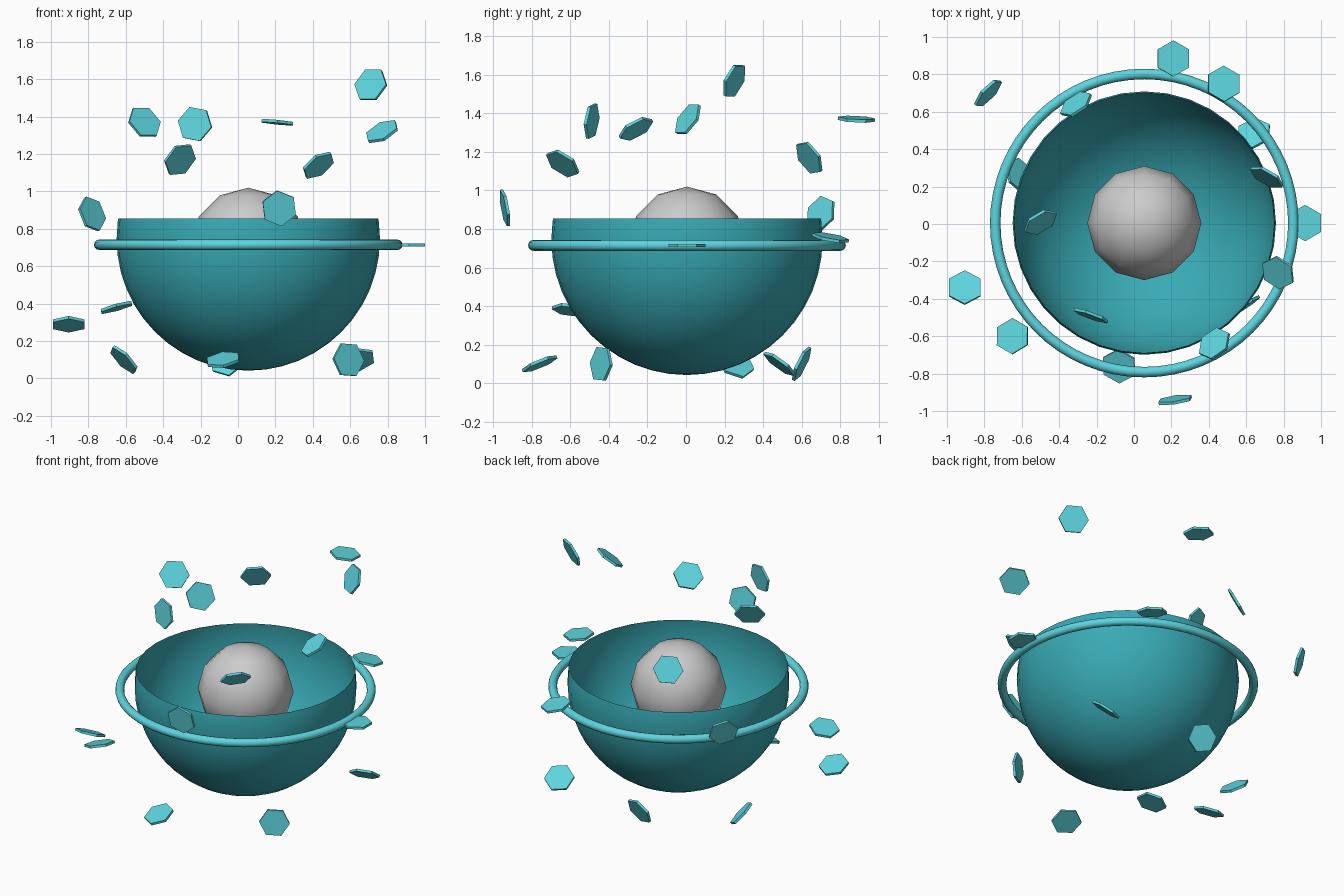
import bpy, bmesh
from mathutils import Vector, Matrix

if "Cube" in bpy.data.objects:
    bpy.data.objects.remove(bpy.data.objects["Cube"])

CX, CY = 0.055, 0.005


def material(name, rgb):
    m = bpy.data.materials.new(name)
    m.diffuse_color = (*rgb, 1)
    m.use_nodes = True
    m.node_tree.nodes["Principled BSDF"].inputs["Base Color"].default_value = m.diffuse_color
    return m


deep_teal = material("deep_teal", (0.04, 0.40, 0.46))
light_teal = material("light_teal", (0.11, 0.66, 0.73))


def add_object(name, bm, mat=None, smooth=False):
    me = bpy.data.meshes.new(name)
    for f in bm.faces:
        f.smooth = smooth
    bm.to_mesh(me)
    bm.free()
    ob = bpy.data.objects.new(name, me)
    if mat:
        me.materials.append(mat)
    bpy.context.collection.objects.link(ob)
    return ob


# Open bowl: sphere cut flat a little above its equator
bm = bmesh.new()
bmesh.ops.create_uvsphere(bm, u_segments=36, v_segments=24, radius=0.704,
                          matrix=Matrix.Translation((CX, CY, 0.746)))
bmesh.ops.bisect_plane(bm, geom=bm.verts[:] + bm.edges[:] + bm.faces[:],
                       plane_co=(0, 0, 0.855), plane_no=(0, 0, 1), clear_outer=True)
add_object("bowl", bm, deep_teal, True)

# Grey core ball, coarse segments
bm = bmesh.new()
bmesh.ops.create_uvsphere(bm, u_segments=12, v_segments=6, radius=0.305,
                          matrix=Matrix.Translation((CX, CY, 0.715)))
add_object("core_ball", bm, None, True)

# Ring round the bowl
bpy.ops.mesh.primitive_torus_add(location=(CX, CY, 0.715), major_radius=0.797,
                                 minor_radius=0.028, major_segments=64, minor_segments=12)
ring = bpy.context.object
ring.name = "ring"
ring.data.materials.append(light_teal)
bpy.ops.object.shade_smooth()

# Floating hexagonal plates: centre and facing direction
plates = [
    ((0.71, 0.25, 1.57), (-0.45, -0.80, 0.35)),
    ((-0.50, 0.01, 1.37), (0.45, -0.75, 0.50)),
    ((-0.23, -0.49, 1.36), (-0.33, -0.92, 0.12)),
    ((-0.31, 0.64, 1.17), (-0.50, 0.70, 0.45)),
    ((-0.78, 0.70, 0.88), (0.70, -0.65, 0.30)),
    ((-0.65, -0.60, 0.38), (-0.26, 0.12, 0.95)),
    ((-0.905, -0.34, 0.29), (0.00, 0.38, 0.92)),
    ((-0.61, 0.26, 0.10), (0.65, 0.30, 0.65)),
    ((-0.06, 0.60, 0.10), (-0.20, -0.88, 0.42)),
    ((0.64, 0.485, 0.10), (-0.20, 0.57, 0.78)),
    ((-0.08, -0.76, 0.10), (-0.15, -0.37, 0.90)),
    ((0.59, -0.44, 0.10), (0.55, -0.83, 0.08)),
    ((0.22, -0.94, 0.91), (-0.14, 0.96, 0.17)),
    ((0.43, -0.64, 1.14), (-0.50, 0.50, 0.70)),
    ((0.77, -0.26, 1.32), (-0.40, -0.45, 0.80)),
    ((0.21, 0.885, 1.37), (0.10, 0.05, 1.00)),
    ((0.48, 0.75, 0.755), (0.15, 0.18, 1.00)),
    ((0.915, 0.005, 0.715), (0.00, 0.00, 1.00)),
]
for i, (pos, normal) in enumerate(plates, 1):
    bm = bmesh.new()
    turn = Vector((0, 0, 1)).rotation_difference(Vector(normal)).to_matrix().to_4x4()
    bmesh.ops.create_cone(bm, cap_ends=True, segments=6, radius1=0.097, radius2=0.097,
                          depth=0.016, matrix=Matrix.Translation(pos) @ turn)
    add_object(f"hex_plate_{i:02d}", bm, light_teal)
